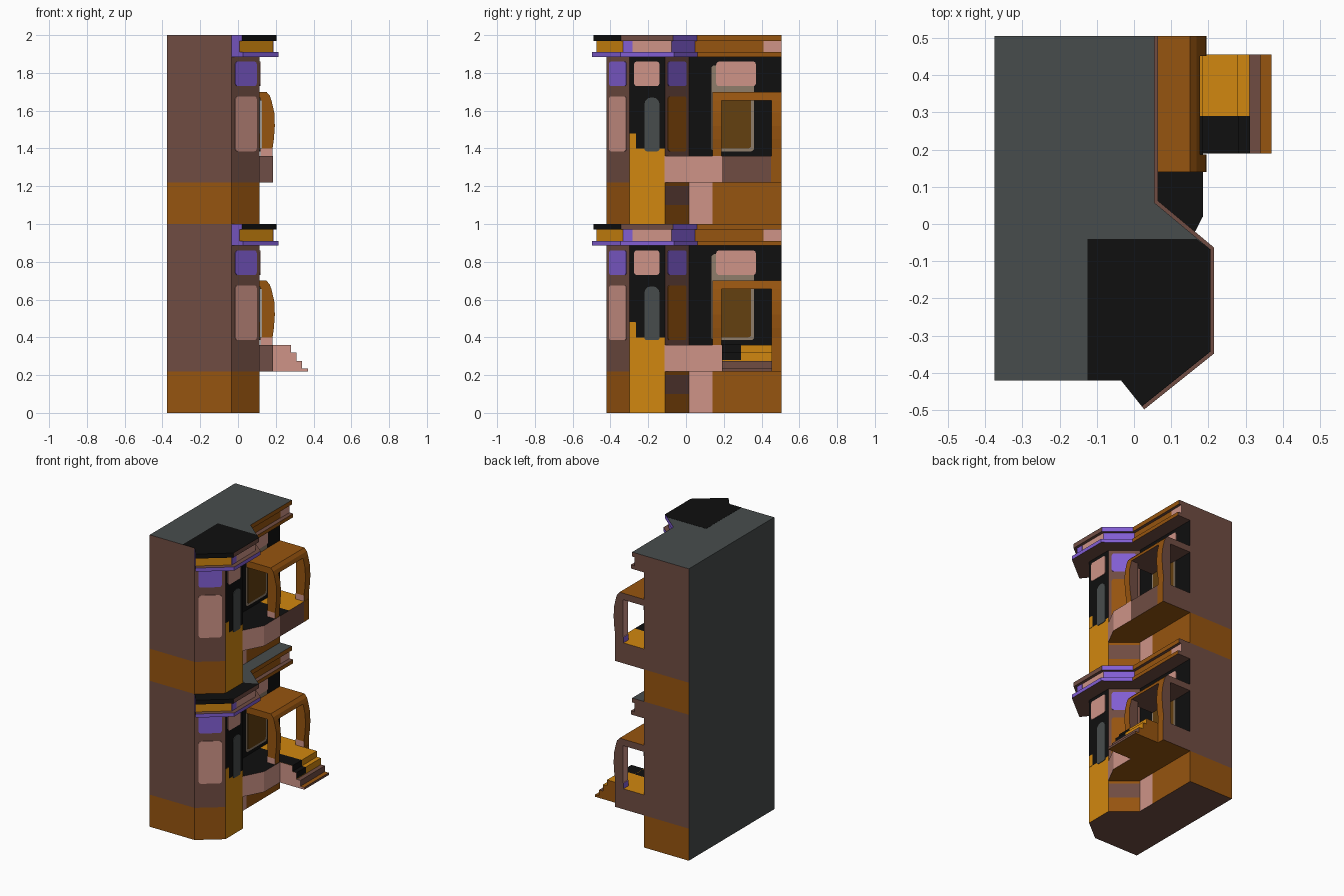
import bpy
import math
from mathutils import Vector

if "Cube" in bpy.data.objects:
    bpy.data.objects.remove(bpy.data.objects["Cube"])

# ---- flat colours (sRGB guesses turned into linear) ----
PALETTE = {
    "brown": (0.44, 0.30, 0.26), "ochre": (0.59, 0.33, 0.06), "gold": (0.82, 0.53, 0.06),
    "pink": (0.81, 0.58, 0.53), "purple": (0.51, 0.37, 0.83), "grey": (0.28, 0.30, 0.30),
    "black": (0.06, 0.06, 0.06), "olive": (0.39, 0.25, 0.06), "tan": (0.56, 0.49, 0.42),
}
MATS = {}
for key, rgb in PALETTE.items():
    m = bpy.data.materials.new(key)
    m.diffuse_color = [((c + 0.055) / 1.055) ** 2.4 for c in rgb] + [1]
    m.use_nodes = True
    m.node_tree.nodes["Principled BSDF"].inputs["Base Color"].default_value = m.diffuse_color
    MATS[key] = m
NAMES = list(PALETTE)

Z = Vector((0, 0, 1))


def extrude(name, pts, origin, u, v, depth, sides, top, bottom):
    """Extrude a 2D outline along u x v. sides = one colour or one per edge; None leaves a face out."""
    if isinstance(sides, str):
        sides = [sides] * len(pts)
    n = len(pts)
    w = u.cross(v)
    low = [origin + u * a + v * b for a, b in pts]
    verts = low + [p + w * depth for p in low]
    faces, cols = [], []
    for i, c in enumerate(sides):
        if c:
            j = (i + 1) % n
            faces.append((i, j, n + j, n + i))
            cols.append(c)
    if top:
        faces.append(tuple(range(n, 2 * n)))
        cols.append(top)
    if bottom:
        faces.append(tuple(reversed(range(n))))
        cols.append(bottom)
    if not faces:
        return
    me = bpy.data.meshes.new(name)
    me.from_pydata(verts, [], faces)
    for c in dict.fromkeys(cols):
        me.materials.append(MATS[c])
    order = list(dict.fromkeys(cols))
    for p, c in zip(me.polygons, cols):
        p.material_index = order.index(c)
    ob = bpy.data.objects.new(name, me)
    bpy.context.collection.objects.link(ob)


def slab(name, pts, z0, z1, sides, top, bottom):
    extrude(name, pts, Vector((0, 0, z0)), Vector((1, 0, 0)), Vector((0, 1, 0)), z1 - z0, sides, top, bottom)


def side_profile(name, pts, y0, y1, sides, front, back, dz):
    """Outline in x and z, running from y1 back to y0."""
    extrude(name, pts, Vector((0, y1, dz)), Vector((1, 0, 0)), Z, y1 - y0, sides, front, back)


def pane(name, p, q, f0, f1, z0, z1, col, r=0.015, rtop=None, thick=0.004):
    """Rounded plate on the wall p-q, between fractions f0 and f1 of its length."""
    p, q = Vector((*p, 0)), Vector((*q, 0))
    length = (q - p).length
    a, b = f0 * length, f1 * length
    rt = rtop or r
    pts = []
    for cx, cz, rad, start in ((b - r, z0 + r, r, -90), (b - rt, z1 - rt, rt, 0),
                               (a + rt, z1 - rt, rt, 90), (a + r, z0 + r, r, 180)):
        for k in range(4):
            t = math.radians(start + 30 * k)
            pts.append((cx + rad * math.cos(t), cz + rad * math.sin(t)))
    extrude(name, pts, p, (q - p).normalized(), Z, thick, col, col, None)


# ---- plan of the house, anticlockwise ----
PLAN = [(-.375, -.42), (-.035, -.42), (.115, -.30), (.115, -.11),
        (-.035, .015), (-.035, .14), (-.035, .505), (-.375, .505)]
CORNICE = [PLAN[i] for i in (1, 2, 3, 4, 6)]

# wall colours for each edge of the plan, by height band
BANDS = [
    (0, .10, ["ochre", "ochre", "gold", "ochre", "pink", "ochre", "ochre", "grey"]),
    (.10, .20, ["ochre", "ochre", "gold", "brown", "pink", "ochre", "ochre", "grey"]),
    (.20, .22, ["ochre", "ochre", "gold", "ochre", "pink", "ochre", "ochre", "grey"]),
    (.22, .40, ["brown", "brown", "gold", "brown", "black", "black", "brown", "grey"]),
    (.40, 1.0, ["brown", "brown", "black", "brown", "black", "black", "brown", "grey"]),
]

# cornice courses: height, reach, colour per run
COURSES = [
    ("cornice_lower", .885, .91, .10, ["purple", "purple", "purple", "ochre"]),
    ("cornice_middle", .91, .97, .07, ["gold", "pink", "purple", "ochre"]),
    ("cornice_upper", .97, 1.0, .09, ["black", "brown", "purple", "ochre"]),
]


def offset_path(path, d):
    """Mitred outward offset of an open path."""
    pts = [Vector(p) for p in path]
    nrm = [Vector(((b - a).y, -(b - a).x)).normalized() for a, b in zip(pts, pts[1:])]
    out = []
    for i, p in enumerate(pts):
        n1, n2 = nrm[max(i - 1, 0)], nrm[min(i, len(nrm) - 1)]
        out.append(tuple(p + (n1 + n2) * (d / (1 + n1.dot(n2)))))
    return out


def storey(dz):
    # walls
    for i, (z0, z1, cols) in enumerate(BANDS):
        slab("wall_band", PLAN, dz + z0, dz + z1, cols,
             "grey" if dz and z1 == 1 else None, "brown" if not dz and i == 0 else None)

    # cornice
    for name, z0, z1, reach, cols in COURSES:
        out = offset_path(CORNICE, reach)
        for i, c in enumerate(cols):
            quad = [CORNICE[i], out[i], out[i + 1], CORNICE[i + 1]]
            top = ("black" if i < 2 else "grey") if z1 == 1 else "brown"
            slab(name, quad, dz + z0, dz + z1,
                 ["purple" if i == 0 else None, c, "brown" if i == 3 else None, None], top, "brown")
        if z0 == .91:
            pane("cornice_purple_patch", out[1], out[2], 0, .2, dz + z0, dz + z1, "purple", .001, thick=.002)
            pane("cornice_pink_patch", out[3], out[4], .79, 1, dz + z0, dz + z1, "pink", .001, thick=.002)

    # bay windows
    f, s, b = (PLAN[1], PLAN[2]), (PLAN[2], PLAN[3]), (PLAN[3], PLAN[4])
    pane("bay_front_window", *f, .13, .88, dz + .385, dz + .675, "pink")
    pane("bay_front_transom", *f, .13, .88, dz + .73, dz + .86, "purple")
    pane("bay_side_window", *s, .42, .84, dz + .385, dz + .67, "grey", .012, .035)
    pane("bay_side_transom", *s, .13, .84, dz + .73, dz + .86, "pink")
    pane("bay_side_gold_strip", *s, 0, .18, dz + .40, dz + .48, "gold", .001, thick=.002)
    pane("bay_back_window", *b, .1, .88, dz + .385, dz + .675, "ochre")
    pane("bay_back_transom", *b, .1, .88, dz + .73, dz + .86, "purple")

    # window behind the porch
    w = ((-.035, 0), (-.035, 1))
    pane("porch_window_frame", *w, .135, .36, dz + .385, dz + .84, "tan", thick=.002)
    pane("porch_window", *w, .15, .345, dz + .40, dz + .69, "olive")
    pane("porch_transom", *w, .16, .37, dz + .73, dz + .86, "pink")

    # porch base, black floor towards the bay and gold floor by the steps
    slab("porch_base_front", [(-.035, .015), (.115, -.115), (.185, .02), (.185, .19), (.185, .29), (-.035, .29)],
         dz + .22, dz + .36, [None, "pink", "pink", "brown", None, None], "black", "ochre")
    slab("porch_base_back", [(-.035, .29), (.185, .29), (.185, .45), (.185, .505), (-.035, .505)],
         dz + .22, dz + .36, [None, "brown", "ochre", "brown", None], "gold", "ochre")

    # porch posts with a bowed front edge
    post = [(.125, .40), (.183, .40), (.190, .45), (.195, .52), (.192, .59), (.177, .655), (.125, .655)]
    foot = [(.12, .36), (.183, .36), (.183, .40), (.12, .40)]
    edges = ["brown"] + ["ochre"] * 5 + ["pink"]
    for y0, y1 in ((.14, .187), (.452, .505)):
        side_profile("porch_post", post, y0, y1, edges, "ochre", "brown", dz)
        side_profile("porch_post_foot", foot, y0, y1, ["pink", "ochre", "pink", "purple"], "pink", "brown", dz)

    # porch canopy
    side_profile("porch_canopy", [(-.035, .655), (.177, .655), (.168, .68), (.15, .70), (-.035, .70)],
                 .14, .505, ["brown", "ochre", "ochre", "ochre", None], "ochre", "brown", dz)


for level in (0, 1):
    storey(level)

# ---- black roof covering over the bay ----
edge = offset_path(CORNICE, .09)
slab("bay_roof", [(-.125, -.42), PLAN[1], edge[0], edge[1], edge[2], (.168, -.04), (-.125, -.04)],
     1.998, 2.001, "black", "black", None)

# ---- entrance steps, ground storey only ----
steps = [(.185, .36, .28), (.28, .32, .31), (.31, .275, .34), (.34, .235, .37)]
for i, (x0, top, x1) in enumerate(steps):
    tread = "ochre" if i == 3 else "brown" if i == 2 else "gold"
    riser = "brown" if i > 1 else "gold"
    side_profile("entrance_step", [(x0, .22), (x1, .22), (x1, top), (x0, top)], .19, .455,
                 ["ochre", riser, tread, None], "pink", "ochre", 0)
# dark half of the upper treads
for x0, top, x1 in steps[:2]:
    slab("dark_tread", [(x0, .19), (x1 + .001, .19), (x1 + .001, .29), (x0, .29)], top - .04, top + .001,
         [None, "black", None, None], "black", None)
